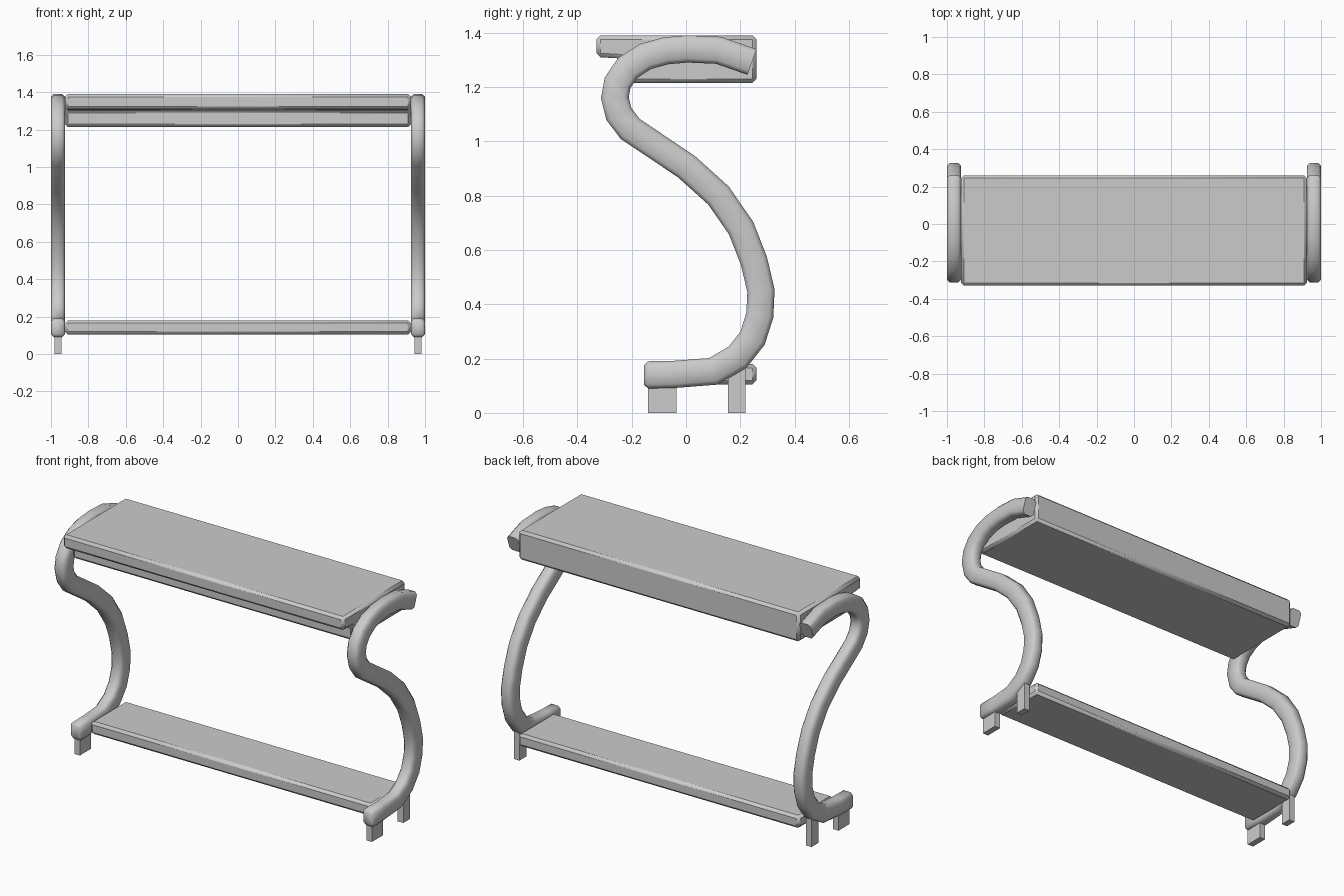
import bpy, bmesh
from mathutils import Vector

if "Cube" in bpy.data.objects:
    bpy.data.objects.remove(bpy.data.objects["Cube"])


def finish(name, bm, bevel=0, mirror=False, angle=1.05):
    bmesh.ops.recalc_face_normals(bm, faces=bm.faces)
    me = bpy.data.meshes.new(name)
    bm.to_mesh(me)
    bm.free()
    ob = bpy.data.objects.new(name, me)
    bpy.context.collection.objects.link(ob)
    if bevel:
        m = ob.modifiers.new("Bevel", 'BEVEL')
        m.width, m.segments, m.limit_method = bevel, 1, 'ANGLE'
    if mirror:
        ob.modifiers.new("Mirror", 'MIRROR')
    bpy.context.view_layer.objects.active = ob
    ob.select_set(True)
    bpy.ops.object.shade_smooth_by_angle(angle=angle)
    ob.select_set(False)
    return ob


def extrude_x(profile, x0, x1):
    """Solid from a (y, z) outline, running along x."""
    bm = bmesh.new()
    rings = [[bm.verts.new((x, y, z)) for y, z in profile] for x in (x0, x1)]
    n = len(profile)
    for i in range(n):
        j = (i + 1) % n
        bm.faces.new((rings[0][i], rings[0][j], rings[1][j], rings[1][i]))
    for r in rings:
        bm.faces.new(r)
    return bm


def sweep(path, cx, hx, hw, ch):
    """Chamfered bar swept along a (y, z) path at x = cx."""
    sec = [(-hx, -hw + ch), (-hx + ch, -hw), (hx - ch, -hw), (hx, -hw + ch),
           (hx, hw - ch), (hx - ch, hw), (-hx + ch, hw), (-hx, hw - ch)]
    pts = [Vector(p) for p in path]
    bm = bmesh.new()
    rings = []
    for i, p in enumerate(pts):
        d1 = (p - pts[i - 1]).normalized() if i else None
        d2 = (pts[i + 1] - p).normalized() if i < len(pts) - 1 else None
        t = ((d1 or d2) + (d2 or d1)).normalized()
        k = 0.72 if i == 0 else 1 / t.dot(d1)
        nrm = Vector((-t.y, t.x))
        s = 0.72 if i == 0 else 1
        rings.append([bm.verts.new((cx + a * s, p.x + nrm.x * b * k, p.y + nrm.y * b * k))
                      for a, b in sec])
    for r, q in zip(rings, rings[1:]):
        for i in range(8):
            j = (i + 1) % 8
            bm.faces.new((r[i], r[j], q[j], q[i]))
    bm.faces.new(rings[0])
    bm.faces.new(rings[-1])
    return bm


# S-shaped side frames
s_path = [(-0.155, 0.14), (-0.14, 0.14), (-0.04, 0.142), (0.10, 0.153), (0.19, 0.205),
          (0.245, 0.275), (0.272, 0.36), (0.276, 0.45), (0.25, 0.56), (0.203, 0.68),
          (0.12, 0.80), (0.0, 0.908), (-0.205, 1.045), (-0.247, 1.10), (-0.262, 1.16),
          (-0.252, 1.215), (-0.215, 1.27), (-0.15, 1.312), (-0.075, 1.333), (0.005, 1.34),
          (0.12, 1.335), (0.243, 1.292)]
finish("side_frame", sweep(s_path, 0.9625, 0.0375, 0.05, 0.015), mirror=True)

# Table top with the recessed box under it
top = [(-0.33, 1.39), (0.26, 1.39), (0.26, 1.215), (-0.24, 1.215), (-0.24, 1.305), (-0.33, 1.31)]
finish("table_top", extrude_x(top, -0.925, 0.925), bevel=0.015)

# Lower shelf
shelf = [(-0.07, 0.105), (0.26, 0.105), (0.26, 0.18), (-0.07, 0.18)]
finish("lower_shelf", extrude_x(shelf, -0.925, 0.925), bevel=0.015)

# Feet
for name, y0, y1, z1 in (("front_foot", -0.14, -0.035, 0.11), ("rear_foot", 0.155, 0.22, 0.17)):
    foot = [(y0, 0), (y1, 0), (y1, z1), (y0, z1)]
    finish(name, extrude_x(foot, 0.943, 0.98), mirror=True)
